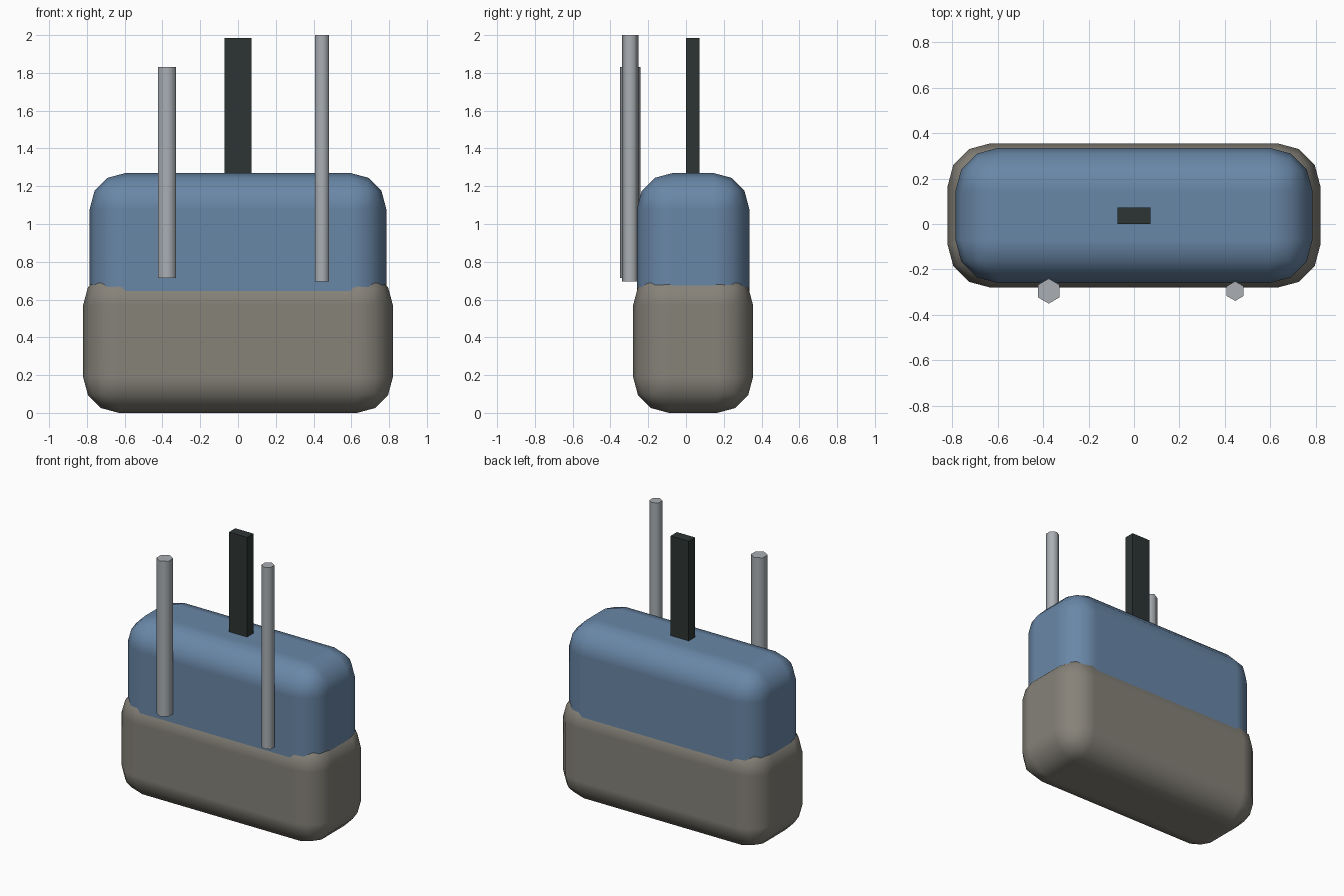
import bpy
from math import radians

cube = bpy.data.objects.get("Cube")
if cube:
    bpy.data.objects.remove(cube, do_unlink=True)


def material(name, rgb):
    mat = bpy.data.materials.new(name)
    mat.use_nodes = True
    color = (*rgb, 1.0)
    mat.diffuse_color = color
    mat.node_tree.nodes["Principled BSDF"].inputs["Base Color"].default_value = color
    return mat


blue = material("slate blue", (0.141, 0.242, 0.386))
stone = material("warm grey", (0.238, 0.223, 0.191))
metal = material("light grey", (0.402, 0.429, 0.456))
black = material("charcoal", (0.026, 0.036, 0.034))


def box(name, mat, low, high, radius=0.0):
    """Box between two corners, with optional rounded edges."""
    center = [(a + b) / 2 for a, b in zip(low, high)]
    bpy.ops.mesh.primitive_cube_add(size=1, location=center)
    ob = bpy.context.object
    ob.name = name
    ob.scale = [b - a for a, b in zip(low, high)]
    bpy.ops.object.transform_apply(location=False, rotation=False, scale=True)
    ob.data.materials.append(mat)
    if radius:
        bpy.ops.object.shade_smooth()
        bevel = ob.modifiers.new("rounded edges", 'BEVEL')
        bevel.width = radius
        bevel.segments = 3
        bevel.limit_method = 'NONE'
        bevel.harden_normals = True
    return ob


def rod(name, x, radius, bottom, top):
    """Upright six-sided rod in front of the body."""
    bpy.ops.mesh.primitive_cylinder_add(
        vertices=6, radius=radius, depth=top - bottom,
        location=(x, -0.295, (bottom + top) / 2))
    ob = bpy.context.object
    ob.name = name
    ob.data.materials.append(metal)
    bpy.ops.object.shade_smooth_by_angle(angle=radians(65))


# Rounded body: wide base with a slightly narrower upper block set into it
box("base", stone, (-0.82, -0.28, 0), (0.82, 0.355, 0.76), 0.19)
box("upper_body", blue, (-0.785, -0.26, 0.4), (0.785, 0.335, 1.27), 0.19)

# Post on top
box("top_post", black, (-0.072, 0, 1.15), (0.072, 0.072, 1.985))

# Front rods
rod("right_rod", -0.375, 0.055, 0.715, 1.83)
rod("left_rod", 0.445, 0.043, 0.695, 2.0)
